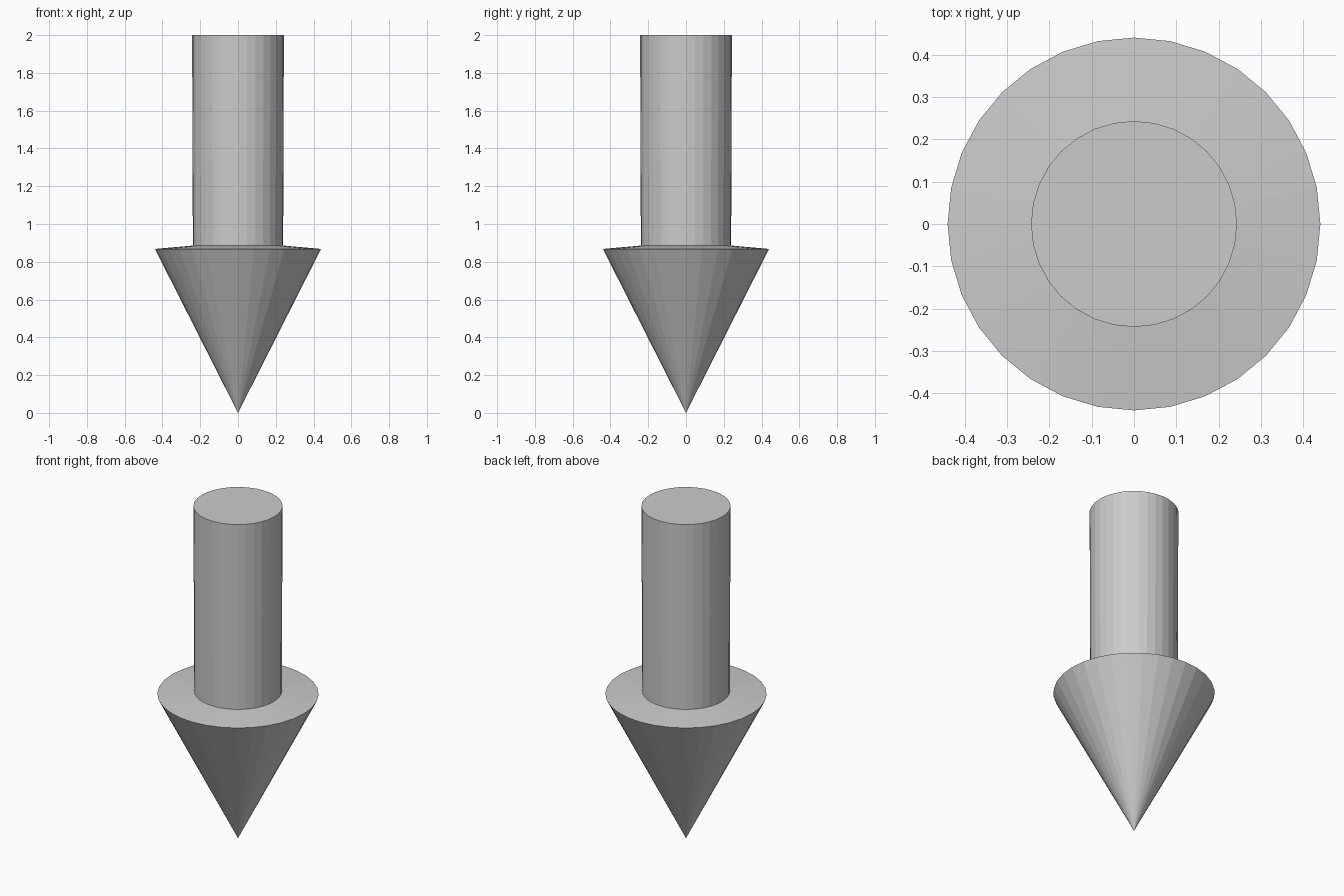
import bpy, bmesh
from math import sin, cos, tau

if "Cube" in bpy.data.objects:
    bpy.data.objects.remove(bpy.data.objects["Cube"])

SIDES = 32


def lathe(name, profile):
    """Revolve (radius, z) points from bottom to top; radius 0 makes a tip."""
    bm = bmesh.new()
    rings = []
    for r, z in profile:
        count = 1 if r == 0 else SIDES
        rings.append([bm.verts.new((r * cos(tau * i / SIDES), r * sin(tau * i / SIDES), z))
                      for i in range(count)])
    for low, high in zip(rings, rings[1:]):
        for i in range(SIDES):
            j = (i + 1) % SIDES
            if len(low) == 1:
                bm.faces.new((low[0], high[j], high[i]))
            else:
                bm.faces.new((low[i], low[j], high[j], high[i]))
    bm.faces.new(rings[-1])
    bmesh.ops.recalc_face_normals(bm, faces=bm.faces)
    mesh = bpy.data.meshes.new(name)
    bm.to_mesh(mesh)
    bm.free()
    obj = bpy.data.objects.new(name, mesh)
    bpy.context.collection.objects.link(obj)
    return obj


# Downward arrow: pointed head, shallow sloping shoulder, slightly flared shaft
lathe("arrow", [(0, 0), (0.44, 0.868), (0.239, 0.886), (0.243, 2.0)])
